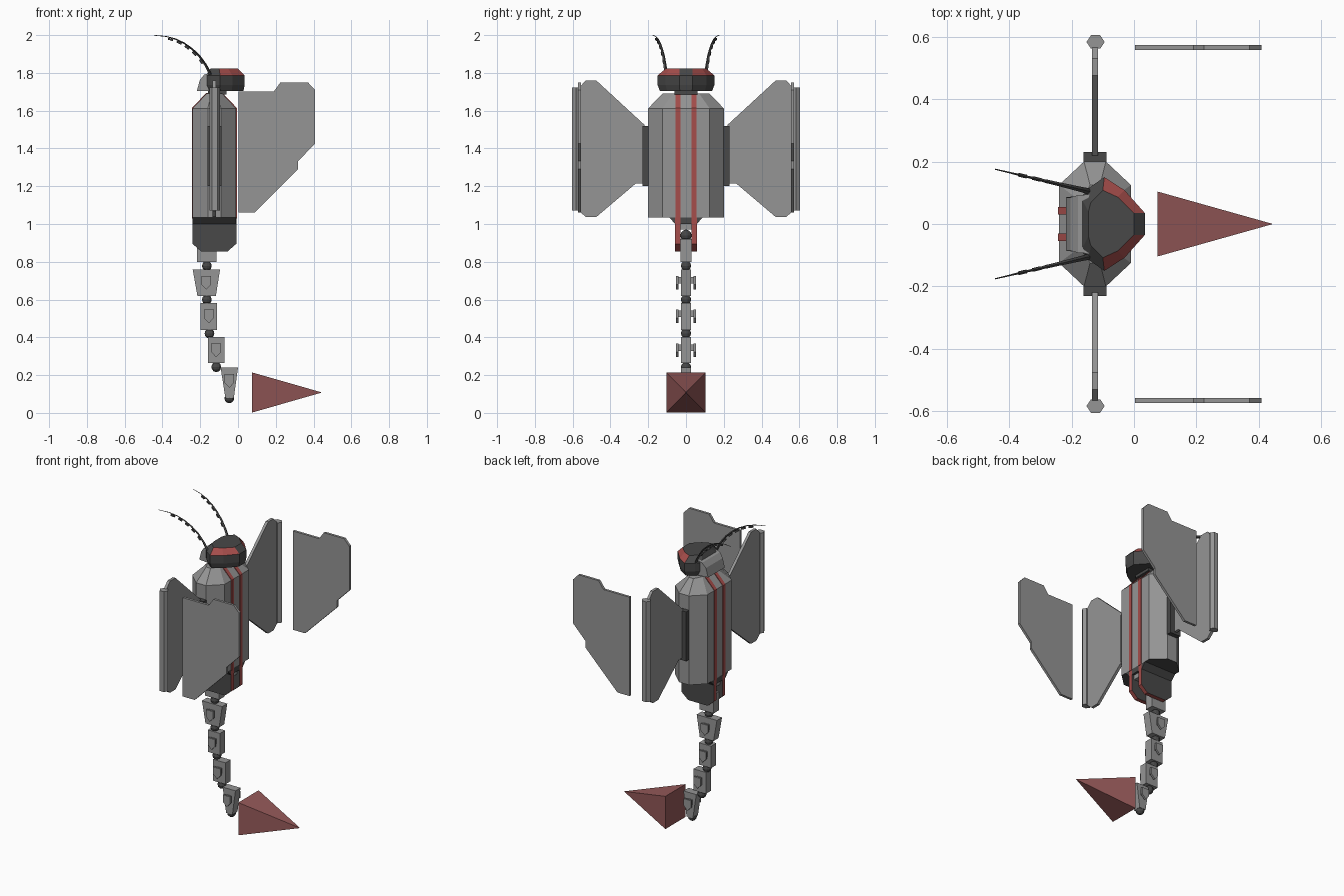
import bpy, bmesh, math
from mathutils import Vector

if "Cube" in bpy.data.objects:
    bpy.data.objects.remove(bpy.data.objects["Cube"])


def material(name, rgb):
    m = bpy.data.materials.new(name)
    m.diffuse_color = (*rgb, 1)
    m.use_nodes = True
    m.node_tree.nodes["Principled BSDF"].inputs["Base Color"].default_value = m.diffuse_color
    return m


GREY = material("light grey", (0.30, 0.30, 0.30))
DARK = material("dark grey", (0.065, 0.065, 0.065))
RED = material("stripe red", (0.38, 0.075, 0.07))
ROSE = material("stinger red", (0.30, 0.10, 0.10))


def loft(name, rings, *mats):
    """Closed solid through rings of equal point count."""
    bm = bmesh.new()
    vs = [[bm.verts.new(p) for p in r] for r in rings]
    n = len(rings[0])
    bm.faces.new(vs[0][::-1])
    bm.faces.new(vs[-1])
    for a, b in zip(vs, vs[1:]):
        for i in range(n):
            j = (i + 1) % n
            bm.faces.new((a[i], a[j], b[j], b[i]))
    bmesh.ops.recalc_face_normals(bm, faces=bm.faces)
    me = bpy.data.meshes.new(name)
    bm.to_mesh(me)
    bm.free()
    for m in mats:
        me.materials.append(m)
    ob = bpy.data.objects.new(name, me)
    bpy.context.collection.objects.link(ob)
    return ob


def slab_y(name, pts, y0, y1, *mats):
    """Outline in x,z extruded along y."""
    return loft(name, [[(x, y, z) for x, z in pts] for y in (y0, y1)], *mats)


def slab_x(name, pts, x0, x1, *mats):
    """Outline in y,z extruded along x."""
    return loft(name, [[(x, y, z) for y, z in pts] for x in (x0, x1)], *mats)


def box(name, x0, x1, y0, y1, z0, z1, mat):
    return slab_y(name, [(x0, z0), (x1, z0), (x1, z1), (x0, z1)], y0, y1, mat)


def ball(name, x, y, z, r, mat):
    bpy.ops.mesh.primitive_uv_sphere_add(segments=10, ring_count=6, radius=r,
                                         location=(x, y, z))
    ob = bpy.context.object
    ob.name = name
    ob.data.materials.append(mat)
    return ob


CX = -0.125


# body: octagonal hull with tapered shoulders and dark underside
def octagon(hx, hy, ix, iy, z):
    q = [(hx, -iy), (hx, iy), (ix, hy), (-ix, hy),
         (-hx, iy), (-hx, -iy), (-ix, -hy), (ix, -hy)]
    return [(CX + x, y, z) for x, y in q]


body = loft("body", [octagon(.115, .2, .035, .125, 1.035),
                     octagon(.115, .2, .035, .125, 1.612),
                     octagon(.042, .125, .016, .07, 1.69)], GREY, DARK)
for p in body.data.polygons:
    p.material_index = int(p.normal.z < -0.9)

# neck
box("neck", -.16, -.06, -.06, .06, 1.685, 1.71, DARK)

# hip flare under the body
loft("hip_flare", [[(-.24, -.057, 1.0), (-.01, -.057, 1.0), (-.01, .057, 1.0), (-.24, .057, 1.0)],
                   [(-.24, -.09, 1.036), (-.01, -.09, 1.036), (-.01, .09, 1.036), (-.24, .09, 1.036)]], DARK)

for s, side in ((1, "left"), (-1, "right")):
    # red stripe wrapping the hull
    slab_y("body_stripe_" + side,
           [(-.244, 1.03), (-.244, 1.614), (-.168, 1.694), (-.082, 1.694), (-.006, 1.614), (-.006, 1.03)],
           s * .03, s * .055, RED)
    # hip plate: dark sides, red rim
    hip = slab_y("hip_plate_" + side,
                 [(-.241, 1.035), (-.241, .895), (-.195, .855), (-.055, .855), (-.009, .895), (-.009, 1.035)],
                 s * .03, s * .057, DARK, RED)
    for p in hip.data.polygons:
        p.material_index = int(abs(p.normal.y) < 0.5)

    # wing mount, inner wing and hexagonal tip post
    box("wing_mount_" + side, -.162, -.088, s * .19, s * .23, 1.2, 1.52, DARK)
    slab_x("inner_wing_" + side,
           [(s * y, z) for y, z in ((.22, 1.525), (.475, 1.76), (.53, 1.76), (.568, 1.72),
                                    (.568, 1.07), (.53, 1.037), (.475, 1.037), (.265, 1.215), (.22, 1.215))],
           CX - .009, CX + .009, GREY)
    hexa = [(.029 * math.cos(i * math.pi / 3), .025 * math.sin(i * math.pi / 3)) for i in range(6)]
    loft("wing_post_" + side,
         [[(-.123 + a, s * .583 + b, z) for a, b in hexa] for z in (1.072, 1.722)], GREY)

    # detached outer wing plate
    slab_y("outer_wing_" + side,
           [(.003, 1.702), (.19, 1.702), (.225, 1.75), (.37, 1.75), (.408, 1.71), (.408, 1.425),
            (.318, 1.333), (.318, 1.29), (.09, 1.062), (.003, 1.062)],
           s * .557, s * .573, GREY)

    # antenna: tapered rod along an arc
    path = [(-.145, 1.79), (-.17, 1.84), (-.205, 1.89), (-.245, 1.928), (-.285, 1.957),
            (-.33, 1.979), (-.38, 1.993), (-.445, 1.999)]
    pts = [Vector((x, s * (.105 + (-.145 - x) * .235), z)) for x, z in path]
    rings = []
    for i, p in enumerate(pts):
        t = (pts[min(i + 1, 7)] - pts[max(i - 1, 0)]).normalized()
        u = Vector((.235, s, 0)).normalized()
        w = t.cross(u)
        r = .0095 - .0011 * i
        rings.append([p + u * r, p + w * r * .8, p - u * r, p - w * r * .8])
    loft("antenna_" + side, rings, DARK)
    # small pads under the antenna
    for i in range(2, 7):
        t = (pts[i] - pts[i - 1]).normalized()
        u = Vector((.235, s, 0)).normalized()
        w = t.cross(u)
        if w.z > 0:
            w = -w
        c = (pts[i] + pts[i - 1]) / 2 + w * .009
        loft("antenna_pad_" + side,
             [[c + t * k * .013 + u * a * .006 + w * b * .005
               for a, b in ((1, 1), (-1, 1), (-1, -1), (1, -1))] for k in (-1, 1)], DARK)


# head: faceted shell with red brow bands
def head_ring(half, z):
    return [(x, y, z) for x, y in half] + [(x, -y, z) for x, y in reversed(half)]


rim = [(.035, .035), (-.03, .108), (-.095, .15), (-.145, .115), (-.17, .085)]
crown = [(.0, .035), (-.052, .086), (-.1, .108), (-.138, .07), (-.146, .04)]
base = [(x * .94 - .004, y * .92) for x, y in rim]
head = loft("head", [head_ring(base, 1.703), head_ring(rim, 1.735),
                     head_ring(rim, 1.787), head_ring(crown, 1.822)], DARK, RED)
for p in head.data.polygons:
    c = p.center
    if c.z > 1.79 and .1 < p.normal.z < .95 and c.x > -.085 and abs(c.y) > .03:
        p.material_index = 1

# plate on the back of the head
loft("head_back_plate", [[(-.218, y * .9, 1.703), (-.203, y * .9, 1.76), (-.18, y * .97, 1.79),
                          (-.14, y, 1.803), (-.14, y, 1.703)] for y in (-.095, .095)], GREY)

# tail: root pieces between the hip plates, then four jointed segments
box("tail_root", -.225, -.025, -.028, .028, .97, 1.035, GREY)
ball("tail_joint", -.165, 0, .94, .03, DARK)
box("tail_stem", -.217, -.115, -.028, .028, .80, .92, GREY)
segments = [((-.24, -.095), .76, (-.215, -.117), .62, -.168),
            ((-.198, -.111), .582, (-.198, -.111), .44, -.154),
            ((-.16, -.072), .402, (-.16, -.072), .263, -.116),
            ((-.092, .0), .24, (-.067, -.022), .08, -.046)]
for top, z1, low, z0, cx in segments:
    slab_y("tail_segment", [(top[0], z1), (top[1], z1), (low[1], z0), (low[0], z0)], -.026, .026, GREY)
    zt = z1 - .035
    for s in (1, -1):
        # side shield on a short peg
        slab_y("tail_shield", [(cx - .026, zt), (cx + .026, zt), (cx + .026, zt - .045),
                               (cx, zt - .072), (cx - .026, zt - .045)], s * .04, s * .052, GREY)
        box("tail_peg", cx - .018, cx + .018, s * .02, s * .042, zt - .04, zt - .005, GREY)
for x, z in ((-.165, .778), (-.165, .6), (-.151, .421), (-.115, .243), (-.046, .078)):
    ball("tail_joint", x, 0, z, .027, DARK)

# stinger: four-sided pyramid pointing forward
bm = bmesh.new()
q = [bm.verts.new((.075, a * .104, .108 + b * .106)) for a, b in ((-1, -1), (1, -1), (1, 1), (-1, 1))]
tip = bm.verts.new((.445, 0, .108))
bm.faces.new(q)
for i in range(4):
    bm.faces.new((q[i], q[(i + 1) % 4], tip))
bmesh.ops.recalc_face_normals(bm, faces=bm.faces)
me = bpy.data.meshes.new("stinger")
bm.to_mesh(me)
bm.free()
me.materials.append(ROSE)
bpy.context.collection.objects.link(bpy.data.objects.new("stinger", me))
